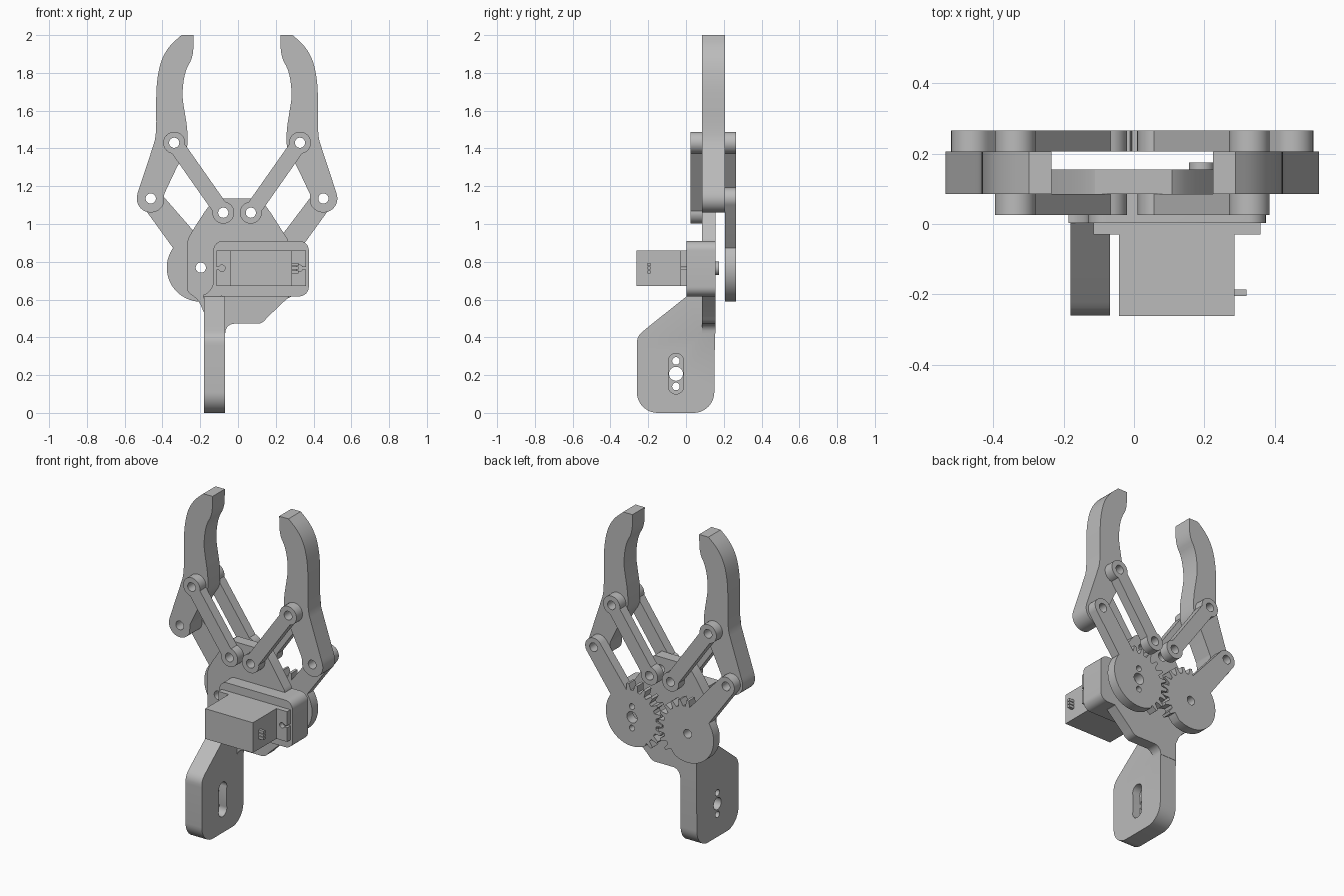
import bpy, bmesh
from math import pi, sin, cos, asin, atan2, hypot, radians

if "Cube" in bpy.data.objects:
    bpy.data.objects.remove(bpy.data.objects["Cube"])

grey = bpy.data.materials.new("plain grey")
grey.use_nodes = True
COLOUR = (0.5, 0.5, 0.5, 1)
grey.diffuse_color = COLOUR
grey.node_tree.nodes["Principled BSDF"].inputs["Base Color"].default_value = COLOUR

MID = -0.005                      # mirror plane of the gripper
FRONT, MIDDLE, BACK = (0.025, 0.085), (0.085, 0.206), (0.206, 0.266)
KNUCKLE, TIP_PIN, BASE_PIN, HUB = (0.457, 1.135), (0.333, 1.43), (0.073, 1.06), (0.192, 0.769)
PIN_R = 0.027


def arc(c, r, a, b, n=16):
    return [(c[0] + r * cos(a + (b - a) * i / n), c[1] + r * sin(a + (b - a) * i / n))
            for i in range(n + 1)]


def disc(c, r, n=32):
    return arc(c, r, 0, 2 * pi, n)[:-1]


def rect(x0, z0, x1, z1, r=0.0):
    if not r:
        return [(x0, z0), (x1, z0), (x1, z1), (x0, z1)]
    corners = [(x1 - r, z1 - r), (x0 + r, z1 - r), (x0 + r, z0 + r), (x1 - r, z0 + r)]
    return [p for i, c in enumerate(corners) for p in arc(c, r, i * pi / 2, (i + 1) * pi / 2, 8)]


def soften(pts, times=2):
    """Corner cutting on an open path that keeps its ends."""
    for _ in range(times):
        out = [pts[0]]
        for (ax, az), (bx, bz) in zip(pts, pts[1:]):
            out += [(ax * .75 + bx * .25, az * .75 + bz * .25),
                    (ax * .25 + bx * .75, az * .25 + bz * .75)]
        pts = out + [pts[-1]]
    return pts


def mirrored(pts, side):
    return [(MID + side * x, z) for x, z in pts]


def prism(name, pts, span, axis="y"):
    """Extrude a flat outline along y (points are x,z) or along x (points are y,z)."""
    def place(p, d):
        return (p[0], d, p[1]) if axis == "y" else (d, p[0], p[1])
    bm = bmesh.new()
    ends = [[bm.verts.new(place(p, d)) for p in pts] for d in span]
    for ring in ends:
        bm.faces.new(ring)
    for i in range(len(pts)):
        j = (i + 1) % len(pts)
        bm.faces.new((ends[0][i], ends[0][j], ends[1][j], ends[1][i]))
    bmesh.ops.recalc_face_normals(bm, faces=bm.faces)
    mesh = bpy.data.meshes.new(name)
    bm.to_mesh(mesh)
    bm.free()
    mesh.materials.append(grey)
    obj = bpy.data.objects.new(name, mesh)
    bpy.context.collection.objects.link(obj)
    return obj


def combine(obj, others, operation="DIFFERENCE"):
    bpy.ops.object.select_all(action="DESELECT")
    bpy.context.view_layer.objects.active = obj
    obj.select_set(True)
    for other in others:
        mod = obj.modifiers.new("shape", "BOOLEAN")
        mod.operation, mod.solver, mod.object = operation, "EXACT", other
        bpy.ops.object.modifier_apply(modifier=mod.name)
        bpy.data.objects.remove(other)


def drill(obj, holes, axis="y"):
    combine(obj, [prism("cutter", disc(c, r), (-1, 1), axis) for c, r in holes])


def bar_outline(a, b, r, w):
    """Two round ends joined by a slimmer bar."""
    t, d = atan2(b[1] - a[1], b[0] - a[0]), asin(w / r)
    return arc(a, r, t + d, t + 2 * pi - d, 24) + arc(b, r, t - pi + d, t + pi - d, 24)


def gear_outline(phase):
    """Half toothed gear with an arm that reaches to the knuckle."""
    arm = atan2(KNUCKLE[1] - HUB[1], KNUCKLE[0] - HUB[0])
    r, end_r, pitch = 0.18, 0.058, 2 * pi / 22
    d = asin(end_r / r)
    start, stop = arm + d, radians(240)
    pts = arc(HUB, r, stop, 2 * pi + arm - d, 32)
    pts += arc(KNUCKLE, end_r, arm - pi / 2, arm + pi / 2)
    for k in range(-7, 5):
        t = pi + (k + phase) * pitch
        if start + 0.3 * pitch < t < stop - 0.3 * pitch:
            for off, rad in ((-.32, .168), (-.13, .207), (.13, .207), (.32, .168)):
                a = t + off * pitch
                pts.append((HUB[0] + rad * cos(a), HUB[1] + rad * sin(a)))
    return pts


# Finger outline: outer curve, round knuckle, inner curve
outer = soften([(.294, 2), (.357, 1.945), (.402, 1.87), (.424, 1.766), (.429, 1.66),
                (.427, 1.47), (.45, 1.395), (.526, 1.165)])
knuckle = arc(KNUCKLE, 0.074, radians(15), radians(-155), 20)
inner = soften([(.385, 1.16), (.305, 1.33), (.262, 1.39), (.262, 1.5), (.278, 1.596),
                (.292, 1.686), (.276, 1.81), (.232, 1.885), (.23, 2)])
finger_shape = outer + knuckle + inner

for side, label in ((1, "left"), (-1, "right")):
    knuckle_pin, tip_pin, base_pin, hub = mirrored([KNUCKLE, TIP_PIN, BASE_PIN, HUB], side)

    finger = prism(label + "_finger", mirrored(finger_shape, side), MIDDLE)
    drill(finger, [(knuckle_pin, PIN_R), (tip_pin, PIN_R)])

    # Parallel links on both faces of the finger
    for place, span in (("front", FRONT), ("back", BACK)):
        link = prism(f"{label}_{place}_link", bar_outline(tip_pin, base_pin, 0.058, 0.042), span)
        drill(link, [(tip_pin, PIN_R), (base_pin, PIN_R)])

    # Gear arm; the left one is driven and has horn screw holes
    gear = prism(label + "_gear_arm", mirrored(gear_outline(0 if side > 0 else .5), side), BACK)
    holes = [(knuckle_pin, PIN_R), (hub, 0.035 if side > 0 else PIN_R)]
    if side > 0:
        holes += [((hub[0], hub[1] + dz), 0.018) for dz in (-.067, .067)]
    drill(gear, holes)

# Base plate with the motor housing and the mounting bracket
plate_shape = ([(-.18, .53), (-.18, .42), (-.068, .42)]
               + arc((-.02, .425), 0.047, pi, pi / 2, 8)
               + soften([(.08, .472), (.125, .472), (.16, .51)])
               + [(.27, .615), (.27, .88)]
               + soften([(.262, .92), (.125, 1.135), (.08, 1.135)])
               + soften([(-.08, 1.135), (-.13, 1.135), (-.255, .945), (-.27, .9)])
               + soften([(-.27, .69), (-.27, .64), (-.21, .6), (-.18, .53)])[:-1])
base = prism("base_plate", plate_shape, (0.085, 0.155))
housing = prism("housing", rect(-.13, .617, .375, .91, .05), (0.003, 0.155))
corner = prism("corner", [(-.18, .6), (-.08, .6), (-.13, .7)]
               + arc((-.21, .70), 0.08, 0, -pi / 2 + .3, 8), (0.003, 0.155))
bracket_shape = (arc((-.15, .11), .11, pi, 1.5 * pi, 10) + arc((.04, .11), .11, 1.5 * pi, 2 * pi, 10)
                 + [(.155, .617), (.003, .617)]
                 + soften([(-.2, .455), (-.26, .405), (-.26, .33)]))
bracket = prism("bracket", bracket_shape, (-.18, -.068), "x")
combine(base, [housing, corner, bracket], "UNION")
pins = mirrored([BASE_PIN], 1) + mirrored([BASE_PIN, HUB], -1)
drill(base, [(p, PIN_R) for p in pins])
drill(base, [((-.053, .207), .037), ((-.053, .275), .02), ((-.053, .14), .02)], "x")
# Horn recess on the inner face of the bracket
combine(base, [prism("cutter", bar_outline((-.053, .14), (-.053, .275), .04, .039), (-.12, 0), "x")])

# Servo motor: body, slotted flange, shaft and plug pins
prism("servo_body", rect(-.043, .672, .286, .86), (-.262, -.02))
flange = prism("servo_flange", rect(-.115, .672, .36, .86), (-.03, .006))
for x, edge in ((-.085, -.15), (.325, .4)):
    combine(flange, [prism("cutter", disc((x, .766), .017), (-.1, .002)),
                     prism("cutter", rect(min(x, edge), .76, max(x, edge), .772), (-.1, .002))])
prism("servo_shaft", disc((.192, .766), .036), (.1, .175))
for i in (-1, 0, 1):
    z = .766 + i * .02
    prism("plug_pin", rect(.28, z - .008, .32, z + .008), (-.205, -.187))

# Smooth round walls while keeping edges sharp
bpy.ops.object.select_all(action="DESELECT")
for obj in bpy.context.collection.objects:
    if obj.type == "MESH" and grey.name in obj.data.materials:
        obj.select_set(True)
        bpy.context.view_layer.objects.active = obj
bpy.ops.object.shade_smooth_by_angle(angle=radians(30))
